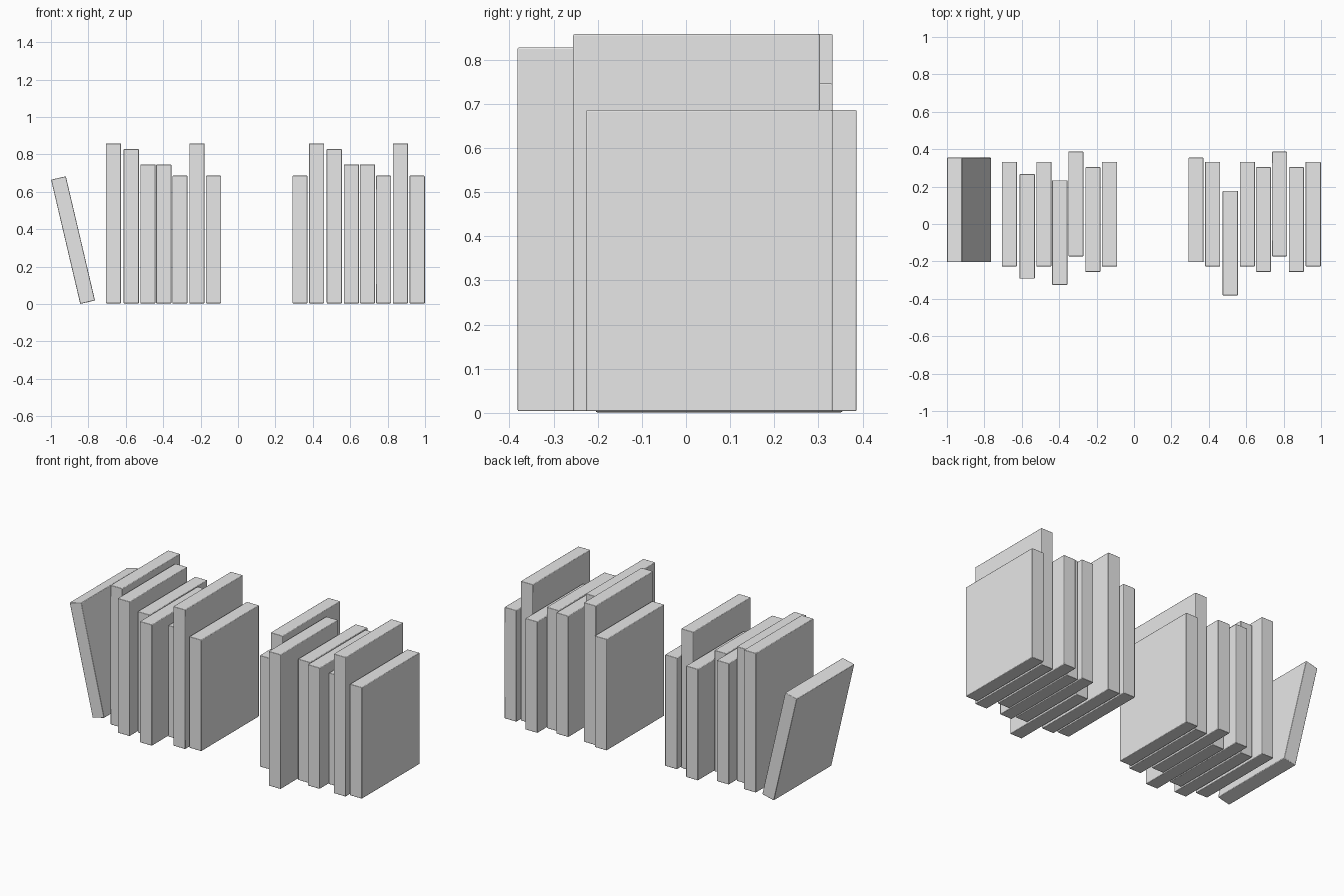
import bpy
import math

cube = bpy.data.objects.get("Cube")
if cube:
    bpy.data.objects.remove(cube, do_unlink=True)

grey = bpy.data.materials.new("plain_grey")
grey.use_nodes = True
grey.diffuse_color = (0.8, 0.8, 0.8, 1)
grey.node_tree.nodes["Principled BSDF"].inputs["Base Color"].default_value = (0.8, 0.8, 0.8, 1)

THICK, DEPTH, FLOOR = 0.081, 0.559, 0.004
SHORT, MEDIUM, TALL, TALLEST = 0.682, 0.742, 0.824, 0.854


def book(name, x, y, height, z=None, lean=0):
    """One closed book with tiny softened edges."""
    bpy.ops.mesh.primitive_cube_add(size=1)
    ob = bpy.context.object
    ob.name = name
    ob.scale = (THICK, DEPTH, height)
    bpy.ops.object.transform_apply(location=False, rotation=False, scale=True)
    ob.location = (x, y, FLOOR + height / 2 if z is None else z)
    ob.rotation_euler.y = lean
    bevel = ob.modifiers.new("soft_edges", 'BEVEL')
    bevel.width = 0.003
    bevel.segments = 2
    ob.data.materials.append(grey)
    bpy.ops.object.shade_smooth_by_angle(angle=math.radians(30))


# Each row: centre x, centre y, height
right_row = [
    (-0.666, 0.053, TALLEST), (-0.571, -0.013, TALL), (-0.482, 0.053, MEDIUM),
    (-0.397, -0.046, MEDIUM), (-0.311, 0.107, SHORT), (-0.220, 0.024, TALLEST),
    (-0.131, 0.053, SHORT),
]
left_row = [
    (0.331, 0.075, SHORT), (0.420, 0.053, TALLEST), (0.515, -0.102, TALL),
    (0.606, 0.053, MEDIUM), (0.692, 0.024, MEDIUM), (0.778, 0.107, SHORT),
    (0.868, 0.024, TALLEST), (0.958, 0.053, SHORT),
]
for side, row in (("right", right_row), ("left", left_row)):
    for i, (x, y, height) in enumerate(row, 1):
        book(f"{side}_book_{i}", x, y, height)

# Book tilted outwards at the end of the right row
book("leaning_book", -0.882, 0.075, SHORT, z=0.342, lean=math.radians(-13.2))
